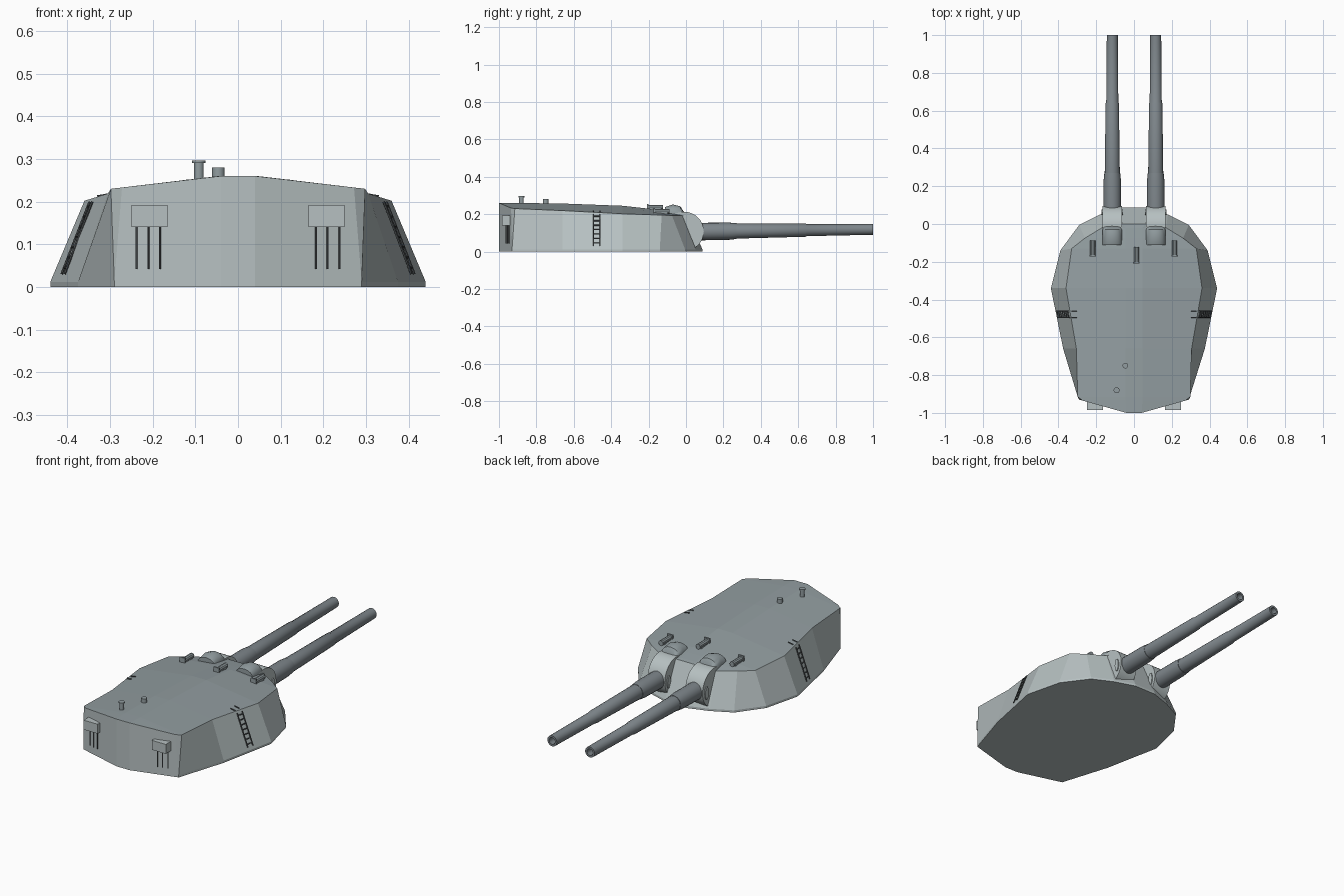
import bpy, bmesh, math
from mathutils import Vector

if "Cube" in bpy.data.objects:
    bpy.data.objects.remove(bpy.data.objects["Cube"])


def paint(name, r, g, b):
    m = bpy.data.materials.new(name)
    m.diffuse_color = (r, g, b, 1)
    m.use_nodes = True
    m.node_tree.nodes["Principled BSDF"].inputs["Base Color"].default_value = m.diffuse_color
    return m


WALL = paint("wall_grey", .47, .53, .535)
ROOF = paint("roof_grey", .29, .34, .355)
GUN = paint("gun_grey", .21, .24, .26)
DARK = paint("dark_fittings", .08, .09, .095)


def finish(name, bm, mats, smooth=False):
    bmesh.ops.remove_doubles(bm, verts=bm.verts, dist=1e-4)
    bmesh.ops.recalc_face_normals(bm, faces=bm.faces)
    me = bpy.data.meshes.new(name)
    bm.to_mesh(me)
    bm.free()
    for m in mats:
        me.materials.append(m)
    ob = bpy.data.objects.new(name, me)
    bpy.context.collection.objects.link(ob)
    if smooth:
        bpy.ops.object.select_all(action='DESELECT')
        bpy.context.view_layer.objects.active = ob
        ob.select_set(True)
        bpy.ops.object.shade_smooth_by_angle(angle=math.radians(35))
    return ob


def loft(bm, rings, caps=True):
    """Skin a list of equal-length closed rings."""
    vs = [[bm.verts.new(p) for p in r] for r in rings]
    n = len(vs[0])
    for a, b in zip(vs, vs[1:]):
        for i in range(n):
            bm.faces.new((a[i], a[(i + 1) % n], b[(i + 1) % n], b[i]))
    if caps:
        bm.faces.new(vs[0])
        bm.faces.new(vs[-1])


def add_box(bm, lo, hi):
    x0, y0, z0 = lo
    x1, y1, z1 = hi
    loft(bm, [[(x0, y0, z), (x1, y0, z), (x1, y1, z), (x0, y1, z)] for z in (z0, z1)])


def add_rod(bm, p, q, r, n=12):
    p, q = Vector(p), Vector(q)
    d = (q - p).normalized()
    u = d.orthogonal().normalized()
    w = d.cross(u)
    ang = [2 * math.pi * i / n for i in range(n)]
    loft(bm, [[c + r * (u * math.cos(a) + w * math.sin(a)) for a in ang] for c in (p, q)])


def circle(n):
    return [math.tau * i / n for i in range(n)]


# armoured gunhouse: base outline, roof edge outline and crowned roof
base = [(.04, -1), (.29, -.93), (.29, -.93), (.375, -.66), (.44, -.34),
        (.39, -.14), (.29, -.005), (.18, .05), (.065, .088)]
roof = [(.04, -1, .26), (.272, -.935, .233), (.298, -.915, .23), (.305, -.66, .219),
        (.36, -.34, .202), (.33, -.13, .195), (.26, -.075, .193), (.17, -.02, .192),
        (.062, .0, .203)]
ridge_z = [.26, .26, .26, .257, .245, .222, .215, .207, .203]


def both(pts):
    return pts + [(-p[0], p[1], p[2]) for p in reversed(pts)]


bm = bmesh.new()
loft(bm, [both([(x, y, z) for x, y in base]) for z in (0, .012)] + [both(roof)], caps=False)
bm.faces.new([bm.verts.new(p) for p in both([(x, y, 0) for x, y in base[:1] + base[2:]])])
rows = []
for i, ((x, y, z), rz) in enumerate(zip(roof, ridge_z)):
    rx = x if i in (0, len(roof) - 1) else .045
    rows.append([bm.verts.new(p) for p in ((-x, y, z), (-rx, y, rz), (rx, y, rz), (x, y, z))])
for a, b in zip(rows, rows[1:]):
    for i in range(3):
        bm.faces.new((a[i], a[i + 1], b[i + 1], b[i])).material_index = 1
finish("gunhouse", bm, [WALL, ROOF])

for side, s in (("left", -1), ("right", 1)):
    cx = .115 * s
    # curved gun shield with trunnion plates
    bm = bmesh.new()
    add_rod(bm, (cx - .052, -.01, .108), (cx + .052, -.01, .108), .105, 32)
    finish(side + "_gun_shield", bm, [WALL], True)
    bm = bmesh.new()
    for e in (-1, 1):
        loft(bm, [[(cx + e * x, .062 + .014 * math.cos(a), .1 + .036 * math.sin(a))
                   for a in circle(16)] for x in (.05, .057)])
    finish(side + "_trunnion_plates", bm, [WALL], True)

    # stepped tapering barrel with open bore
    prof = [(.06, .047), (.23, .046), (.27, .042), (.27, .04), (.64, .035),
            (.645, .032), (1, .029), (1, .018), (.9, .018)]
    bm = bmesh.new()
    loft(bm, [[(cx + r * math.cos(a), y, .106 + .013 * y + r * math.sin(a))
               for a in circle(20)] for y, r in prof])
    finish(side + "_barrel", bm, [GUN], True)

    # arched hood above the gun port
    bm = bmesh.new()
    loft(bm, [[(cx + .053 * math.cos(a), y, .19 + h * math.sin(a) ** .7 if 0 < i < 12 else .19)
               for i, a in enumerate([math.pi * j / 12 for j in range(13)])]
              for y, h in ((-.112, .048), (-.07, .062), (-.03, .052), (-.01, .02))])
    finish(side + "_port_hood", bm, [ROOF], True)

    # rear locker with three pipes under it
    bm = bmesh.new()
    xs = sorted((.165 * s, .25 * s))
    add_box(bm, (xs[0], -.985, .14), (xs[1], -.93, .192))
    finish(side + "_rear_locker", bm, [WALL])
    bm = bmesh.new()
    for x in (.183, .21, .238):
        y = -.998 + (x - .04) * .28 - .004
        add_rod(bm, (x * s, y, .042), (x * s, y, .145), .0025, 6)
    finish(side + "_rear_pipes", bm, [DARK])

    # side ladder lying on the sloped wall, plus roof grab bars
    bm = bmesh.new()

    def wall(y, z, off=.005):
        t = (y + .66) / .32
        xb, xt = .375 + .065 * t, .305 + .055 * t
        return (s * (xb + (xt - xb) * (z - .012) / .197 + off), y, z)

    for y in (-.495, -.46):
        add_rod(bm, wall(y, .03), wall(y, .2), .003, 6)
        add_rod(bm, (.302 * s, y, .217), (.33 * s, y, .212), .003, 6)
    for i in range(7):
        z = .045 + i * .024
        add_rod(bm, wall(-.495, z), wall(-.46, z), .003, 6)
    finish(side + "_ladder", bm, [DARK])

# roof sights: tube on a block with a plate at the rear
for name, x, y, z in (("left", -.218, -.13, .207), ("centre", .013, -.165, .228),
                      ("right", .215, -.13, .207)):
    bm = bmesh.new()
    add_box(bm, (x - .012, y - .035, z - .02), (x + .012, y + .03, z + .008))
    add_rod(bm, (x, y - .035, z + .008), (x, y + .042, z + .008), .014, 10)
    add_box(bm, (x - .017, y - .043, z - .01), (x + .017, y - .035, z + .027))
    finish(name + "_roof_sight", bm, [ROOF])

# roof ventilators
bm = bmesh.new()
add_rod(bm, (-.092, -.88, .24), (-.092, -.88, .292), .012)
add_rod(bm, (-.092, -.88, .29), (-.092, -.88, .296), .016)
finish("tall_ventilator", bm, [ROOF], True)
bm = bmesh.new()
add_rod(bm, (-.046, -.75, .24), (-.046, -.75, .28), .015)
finish("short_ventilator", bm, [ROOF], True)
